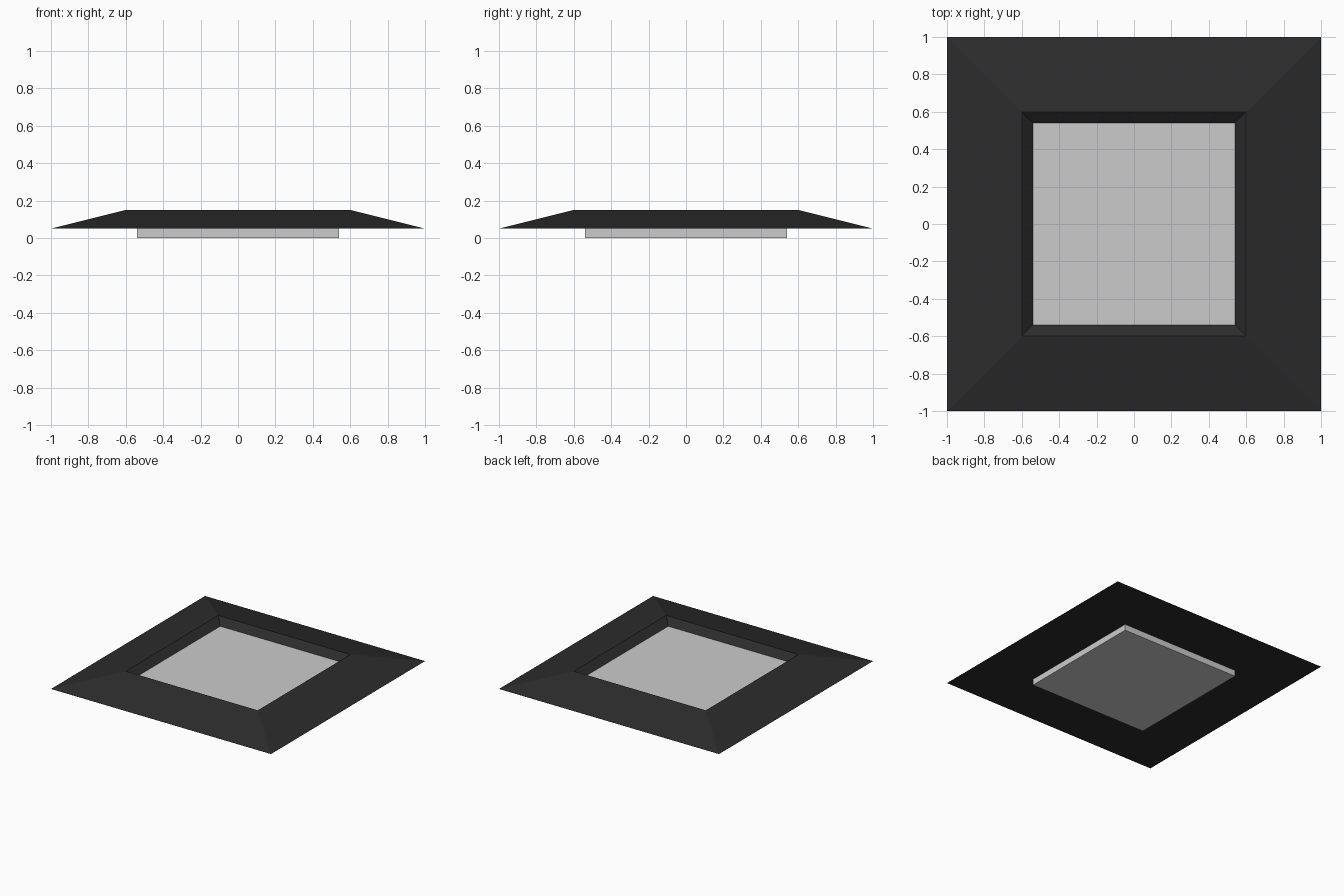
import bpy, bmesh

if "Cube" in bpy.data.objects:
    bpy.data.objects.remove(bpy.data.objects["Cube"])

# Matte dark material for the frame
dark = bpy.data.materials.new("dark_frame")
dark.diffuse_color = (0.025, 0.025, 0.025, 1)
dark.use_nodes = True
dark.node_tree.nodes["Principled BSDF"].inputs["Base Color"].default_value = dark.diffuse_color


def square_lathe(name, profile, material=None, closed=True):
    """Sweep a (half width, z) profile around a square with mitred corners."""
    bm = bmesh.new()
    rings = [[bm.verts.new((r * sx, r * sy, z))
              for sx, sy in ((-1, -1), (1, -1), (1, 1), (-1, 1))]
             for r, z in profile]
    count = len(rings)
    for i in range(count if closed else count - 1):
        a, b = rings[i], rings[(i + 1) % count]
        for k in range(4):
            n = (k + 1) % 4
            bm.faces.new((a[k], a[n], b[n], b[k]))
    if not closed:
        bm.faces.new(rings[0][::-1])
        bm.faces.new(rings[-1])
    bmesh.ops.recalc_face_normals(bm, faces=bm.faces)
    mesh = bpy.data.meshes.new(name)
    bm.to_mesh(mesh)
    bm.free()
    obj = bpy.data.objects.new(name, mesh)
    bpy.context.collection.objects.link(obj)
    if material:
        mesh.materials.append(material)
    return obj


# Sloped surround: outer lip, ridge, inner bevel, panel seat
square_lathe("sloped_frame",
             [(1.0, 0.05), (0.6, 0.15), (0.54, 0.10), (0.54, 0.05)], dark)

# Flat panel set in the frame, projecting below it
square_lathe("centre_panel", [(0.54, 0.0), (0.54, 0.10)], closed=False)
